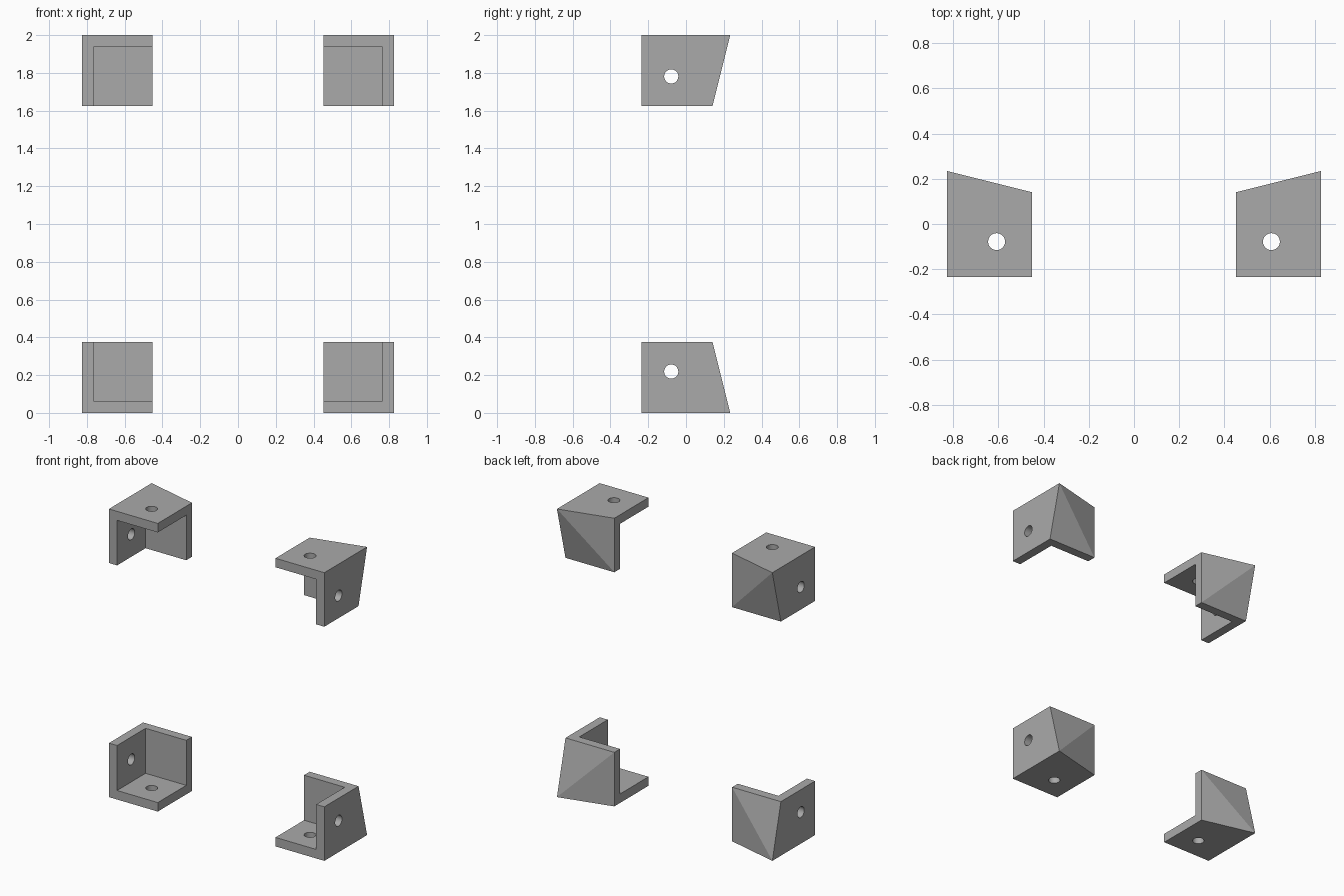
import bpy, bmesh, math
from mathutils import Vector, Matrix

if "Cube" in bpy.data.objects:
    bpy.data.objects.remove(bpy.data.objects["Cube"])

OUT, SIZE, WALL = 0.827, 0.375, 0.0625      # outer x, bracket size, wall thickness
FRONT, PEAK, HOLE = -0.2344, 0.2344, 0.0375  # front y, rear peak y, hole radius
BACK = FRONT + SIZE

grey = bpy.data.materials.new("mid grey")
grey.diffuse_color = (0.4, 0.4, 0.4, 1)
grey.use_nodes = True
grey.node_tree.nodes["Principled BSDF"].inputs["Base Color"].default_value = grey.diffuse_color


def make_object(name, bm):
    bmesh.ops.recalc_face_normals(bm, faces=bm.faces)
    mesh = bpy.data.meshes.new(name)
    bm.to_mesh(mesh)
    bm.free()
    mesh.materials.append(grey)
    obj = bpy.data.objects.new(name, mesh)
    bpy.context.collection.objects.link(obj)
    return obj


def hull(name, points):
    bm = bmesh.new()
    for p in points:
        bm.verts.new(p)
    bmesh.ops.convex_hull(bm, input=bm.verts)
    bmesh.ops.dissolve_limit(bm, angle_limit=0.01, verts=bm.verts, edges=bm.edges)
    return make_object(name, bm)


def drill(name, centre, axis):
    bm = bmesh.new()
    turn = Vector((0, 0, 1)).rotation_difference(Vector(axis)).to_matrix().to_4x4()
    bmesh.ops.create_cone(bm, cap_ends=True, segments=32, radius1=HOLE, radius2=HOLE,
                          depth=0.2, matrix=Matrix.Translation(centre) @ turn)
    return make_object(name, bm)


def bracket(name, sx, top):
    # u runs inward from the outer side, w runs inward from the top or bottom
    def at(u, y, w):
        return Vector((sx * (OUT - u), y, 2 - w if top else w))

    # solid block with a peaked, ridged rear
    body = hull(name, [at(u, FRONT, w) for u in (0, SIZE) for w in (0, SIZE)] +
                [at(0, PEAK, 0), at(SIZE, BACK, 0), at(0, BACK, SIZE), at(SIZE, BACK, SIZE)])
    # inner pocket and the two screw holes
    mid, hole_y = (WALL + SIZE) / 2, (FRONT + BACK - WALL) / 2
    cutters = [
        hull("pocket_cutter", [at(u, y, w) for u in (WALL, SIZE + 0.1)
                               for y in (FRONT - 0.1, BACK - WALL) for w in (WALL, SIZE + 0.1)]),
        drill("side_hole_cutter", at(0, hole_y, mid), (1, 0, 0)),
        drill("plate_hole_cutter", at(mid, hole_y, 0), (0, 0, 1)),
    ]
    for c in cutters:
        c.hide_render = True
        mod = body.modifiers.new(c.name, 'BOOLEAN')
        mod.operation, mod.solver, mod.object = 'DIFFERENCE', 'EXACT', c
    graph = bpy.context.evaluated_depsgraph_get()
    body.data = bpy.data.meshes.new_from_object(body.evaluated_get(graph))
    body.modifiers.clear()
    for c in cutters:
        bpy.data.objects.remove(c)
    # smooth only the hole walls
    bpy.ops.object.select_all(action='DESELECT')
    body.select_set(True)
    bpy.context.view_layer.objects.active = body
    bpy.ops.object.shade_smooth_by_angle(angle=math.radians(15))


for side, sx in (("left", -1), ("right", 1)):
    for level, top in (("lower", False), ("upper", True)):
        bracket(f"{level}_{side}_corner_bracket", sx, top)
